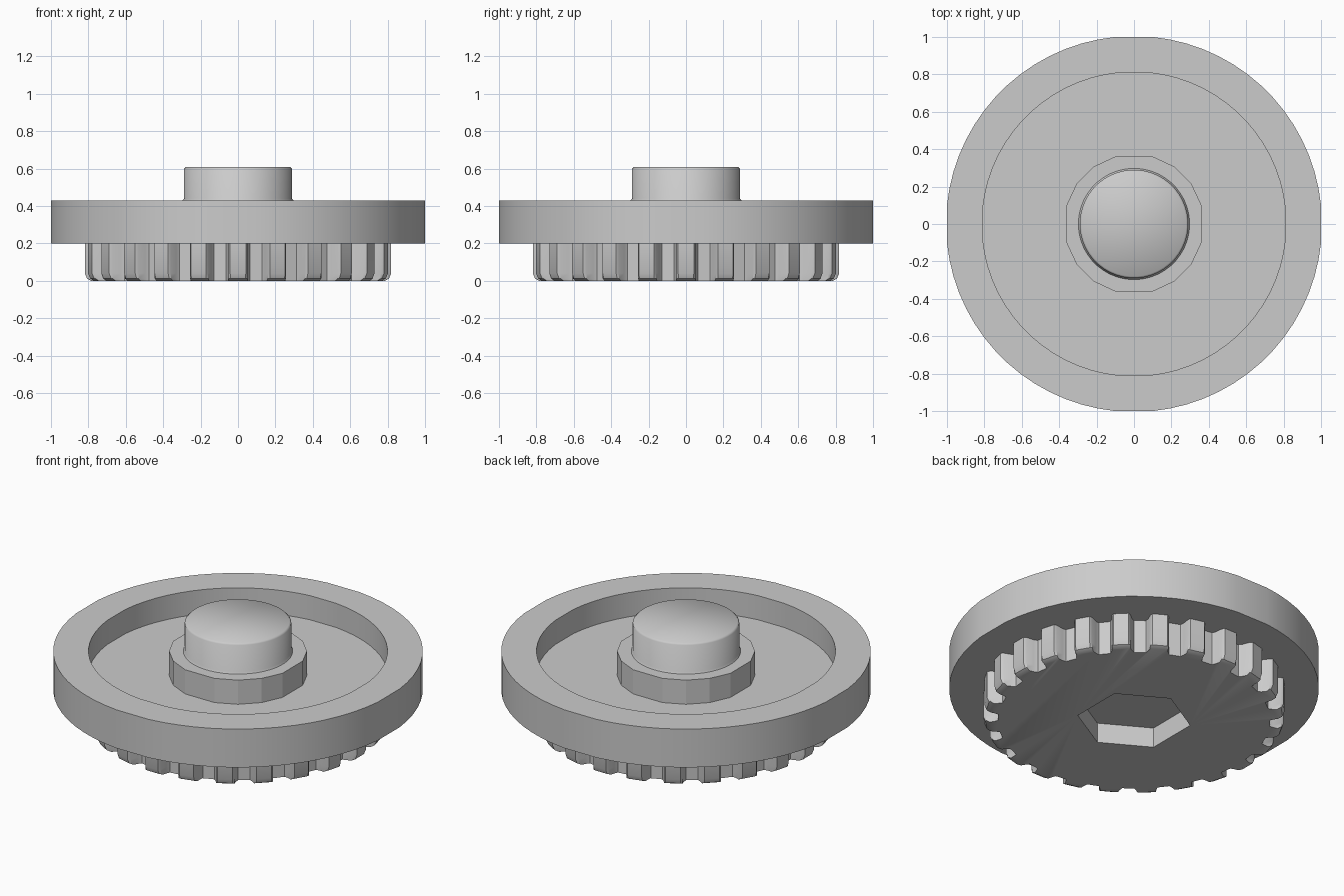
import bpy, bmesh
from math import cos, sin, radians, pi

if "Cube" in bpy.data.objects:
    bpy.data.objects.remove(bpy.data.objects["Cube"], do_unlink=True)

GREY = 0.6
grey = bpy.data.materials.new("plain grey")
grey.use_nodes = True
grey.diffuse_color = (GREY, GREY, GREY, 1)
grey.node_tree.nodes["Principled BSDF"].inputs["Base Color"].default_value = (GREY, GREY, GREY, 1)


def loft(name, rings):
    """Skin a stack of equal-length rings and cap both ends."""
    bm = bmesh.new()
    loops = [[bm.verts.new(p) for p in ring] for ring in rings]
    n = len(loops[0])
    for a, b in zip(loops, loops[1:]):
        for i in range(n):
            j = (i + 1) % n
            bm.faces.new((a[i], a[j], b[j], b[i]))
    bm.faces.new(loops[0][::-1])
    bm.faces.new(loops[-1])
    bmesh.ops.recalc_face_normals(bm, faces=bm.faces)
    mesh = bpy.data.meshes.new(name)
    bm.to_mesh(mesh)
    bm.free()
    obj = bpy.data.objects.new(name, mesh)
    bpy.context.collection.objects.link(obj)
    mesh.materials.append(grey)
    return obj


def flatted_angles(flat, count):
    """Angles of a round outline with a small flat on each axis direction."""
    step = (90 - 2 * flat) / (count - 1)
    return [radians(90 * q + flat + step * k) for q in range(4) for k in range(count)]


def lathe(name, profile, angles):
    return loft(name, [[(r * cos(a), r * sin(a), z) for a in angles] for r, z in profile])


def smooth(obj, angle):
    bpy.ops.object.select_all(action="DESELECT")
    obj.select_set(True)
    bpy.context.view_layer.objects.active = obj
    bpy.ops.object.shade_smooth_by_angle(angle=radians(angle))


# Dished wheel: outer wall, flat rim, inner wall and sunken floor
wheel = lathe("wheel_rim",
              [(1.005, 0.2), (1.005, 0.43), (0.813, 0.43), (0.813, 0.285)],
              flatted_angles(6, 16))

# Faceted collar and round boss in the middle
collar = lathe("hub_collar", [(0.375, 0.25), (0.375, 0.43)], flatted_angles(15, 4))
boss = lathe("hub_boss", [(0.305, 0.42), (0.29, 0.44), (0.29, 0.6), (0.28, 0.61)],
             flatted_angles(4, 12))

# Toothed ring under the wheel, with rounded lower tooth edges
TEETH = 24
half_tooth = [(2.9, 0.82), (3.6, 0.805), (4.2, 0.76), (5.0, 0.74)]
tooth = [(-a, r) for a, r in reversed(half_tooth)] + half_tooth
outline = [(2 * pi * t / TEETH + radians(a), r) for t in range(TEETH) for a, r in tooth]
levels = [(0, 0.785), (0.012, 0.808), (0.04, 0.82), (0.21, 0.82)]
sprocket = loft("toothed_ring",
                [[(min(r, limit) * cos(a), min(r, limit) * sin(a), z) for a, r in outline]
                 for z, limit in levels])

# Hexagonal socket cut into the underside
cutter = lathe("socket_cutter", [(0.31, -0.1), (0.31, 0.12)],
               [radians(30 + 60 * k) for k in range(6)])
cutter.hide_render = True
cutter.hide_set(True)
cut = sprocket.modifiers.new("socket", "BOOLEAN")
cut.operation = "DIFFERENCE"
cut.solver = "EXACT"
cut.object = cutter

for part, angle in ((wheel, 30), (collar, 15), (boss, 50), (sprocket, 35)):
    smooth(part, angle)
